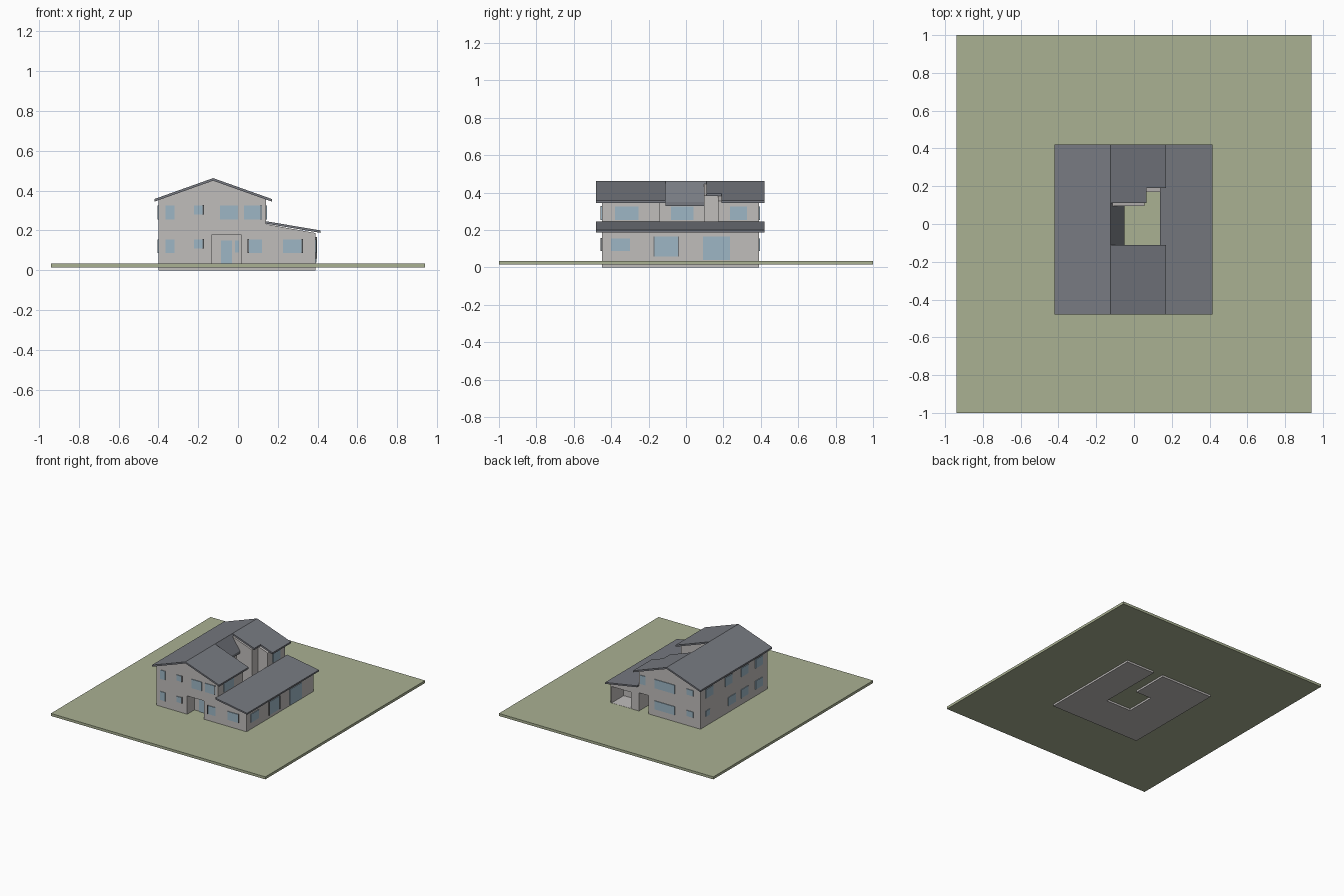
import bpy, bmesh

if "Cube" in bpy.data.objects:
    bpy.data.objects.remove(bpy.data.objects["Cube"])

def material(name, rgb):
    m = bpy.data.materials.new(name)
    m.diffuse_color = (*rgb, 1)
    m.use_nodes = True
    m.node_tree.nodes["Principled BSDF"].inputs["Base Color"].default_value = m.diffuse_color
    return m

GRASS = material("grass_green", (0.40, 0.44, 0.29))
WALL = material("wall_grey", (0.53, 0.51, 0.50))
ROOF = material("roof_slate", (0.185, 0.195, 0.22))
GLASS = material("window_blue", (0.34, 0.47, 0.56))
TRIM = material("dark_trim", (0.16, 0.17, 0.18))

def prism(name, profile, y0, y1, mat):
    """Extrude an x-z profile along y."""
    bm = bmesh.new()
    f = bm.faces.new([bm.verts.new((x, y0, z)) for x, z in profile])
    r = bmesh.ops.extrude_face_region(bm, geom=[f])
    verts = [v for v in r["geom"] if isinstance(v, bmesh.types.BMVert)]
    bmesh.ops.translate(bm, verts=verts, vec=(0, y1 - y0, 0))
    bmesh.ops.recalc_face_normals(bm, faces=bm.faces)
    me = bpy.data.meshes.new(name)
    bm.to_mesh(me)
    bm.free()
    me.materials.append(mat)
    ob = bpy.data.objects.new(name, me)
    bpy.context.collection.objects.link(ob)
    return ob

def box(name, x0, x1, y0, y1, z0, z1, mat):
    return prism(name, [(x0, z0), (x1, z0), (x1, z1), (x0, z1)], y0, y1, mat)

def cut(ob, *bounds):
    c = box("opening_cutter", *bounds, WALL)
    c.hide_render = True
    c.hide_viewport = True
    c.display_type = 'WIRE'
    m = ob.modifiers.new("opening", 'BOOLEAN')
    m.object = c
    m.operation = 'DIFFERENCE'
    m.solver = 'EXACT'

RIDGE, TOP, THICK = -0.125, 0.463, 0.013

def roof_z(x):
    return TOP - 0.356 * abs(x - RIDGE)

def wall_z(x):
    return roof_z(x) - THICK

def slab(name, a, b, y0, y1, t=THICK):
    """Sloped roof sheet between two x-z points."""
    prism(name, [a, b, (b[0], b[1] - t), (a[0], a[1] - t)], y0, y1, ROOF)

# Ground
box("lawn", -0.94, 0.94, -1, 1, 0.015, 0.035, GRASS)

# House walls wrapped round the courtyard
W, E, S, N = -0.40, 0.14, -0.45, 0.39
def gable(name, xe, y0, y1):
    return prism(name, [(W, 0), (xe, 0), (xe, wall_z(xe)), (RIDGE, wall_z(RIDGE)), (W, wall_z(W))], y0, y1, WALL)

front_block = gable("front_block", E, S, -0.14)
cut(front_block, -0.13, 0.015, -0.5, -0.36, 0.034, 0.18)
prism("middle_block", [(W, 0), (-0.08, 0), (-0.08, 0.372), (RIDGE, 0.44), (W, wall_z(W))], -0.14, 0.095, WALL)
gable("back_block", 0.055, 0.095, N)
prism("bridge_room", [(0.055, 0.18), (E, 0.18), (E, wall_z(E)), (0.055, wall_z(0.055))], 0.17, N, WALL)
side_wing = prism("side_wing", [(E, 0), (0.39, 0), (0.39, 0.187), (E, 0.232)], S, N, WALL)
cut(side_wing, 0.21, 0.378, 0.24, 0.5, 0.036, 0.165)

# Roofs
ridge = (RIDGE, TOP)
slab("left_roof", (-0.42, roof_z(-0.42)), ridge, -0.48, 0.42)
slab("front_right_roof", ridge, (0.17, roof_z(0.17)), -0.48, -0.11)
slab("back_right_roof", ridge, (0.17, roof_z(0.17)), 0.19, 0.42)
slab("small_roof", ridge, (0.065, roof_z(0.065)), 0.11, 0.19)
slab("steep_courtyard_roof", ridge, (-0.05, 0.35), -0.11, 0.11, 0.02)
slab("wing_roof", (0.137, 0.247), (0.415, 0.2), -0.48, 0.42, 0.012)

# Windows: plates set on walls, d is the outward direction
def pane(name, axis, pos, d, a, b, z0, z1, mat=GLASS, t=0.005):
    lo, hi = sorted((pos - 0.002 * d, pos + t * d))
    if axis == 'y':
        box(name, a, b, lo, hi, z0, z1, mat)
    else:
        box(name, lo, hi, a, b, z0, z1, mat)

UP, LOW = (0.255, 0.325), (0.088, 0.155)
UPS, LOWS = (0.28, 0.325), (0.11, 0.155)

for a, b, z in [(-0.365, -0.32, UP), (-0.22, -0.175, UPS), (-0.09, 0, UP), (0.03, 0.12, UP),
                (-0.365, -0.32, LOW), (-0.22, -0.175, LOWS), (0.05, 0.12, LOW), (0.225, 0.325, LOW)]:
    pane("front_window", 'y', S, -1, a, b, *z)
for x, z in [(-0.175, UPS), (0.115, UP), (-0.175, LOWS), (0.051, LOW), (0.322, LOW)]:
    pane("front_window_trim", 'y', S, -1, x - 0.003, x + 0.004, z[0], z[1] + 0.003, TRIM, 0.008)

# Entrance inside the porch
pane("front_door", 'y', -0.36, -1, -0.085, -0.03, 0.035, 0.15)
pane("door_side_window", 'y', -0.36, -1, -0.015, 0.005, 0.09, 0.15)

for a, b, z in [(0.08, 0.125, UP), (-0.175, 0.0, UP), (-0.34, -0.28, UPS),
                (-0.175, 0.0, LOW), (-0.34, -0.28, LOWS)]:
    pane("back_window", 'y', N, 1, a, b, *z)

for a, b, z in [(-0.40, -0.30, LOW), (-0.17, -0.04, (0.06, 0.165)), (0.09, 0.235, (0.04, 0.165))]:
    pane("wing_window", 'x', 0.39, 1, a, b, *z)
for y in (-0.172, -0.04):
    pane("wing_window_trim", 'x', 0.39, 1, y - 0.003, y + 0.003, 0.06, 0.167, TRIM, 0.008)
for x, a, b in [(E, -0.38, -0.255), (-0.08, -0.08, 0.04), (E, 0.235, 0.325)]:
    pane("upper_right_window", 'x', x, 1, a, b, *UP)
pane("courtyard_door", 'x', -0.08, 1, -0.08, 0.04, 0.04, 0.165)

for y in (0.28, 0.04, -0.16, -0.34):
    pane("left_upper_window", 'x', W, -1, y - 0.045, y + 0.045, *UP)
for y, h, z in [(0.3, 0.025, LOWS), (0.0, 0.045, LOW), (-0.16, 0.045, LOW), (-0.34, 0.045, LOW)]:
    pane("left_lower_window", 'x', W, -1, y - h, y + h, *z)
